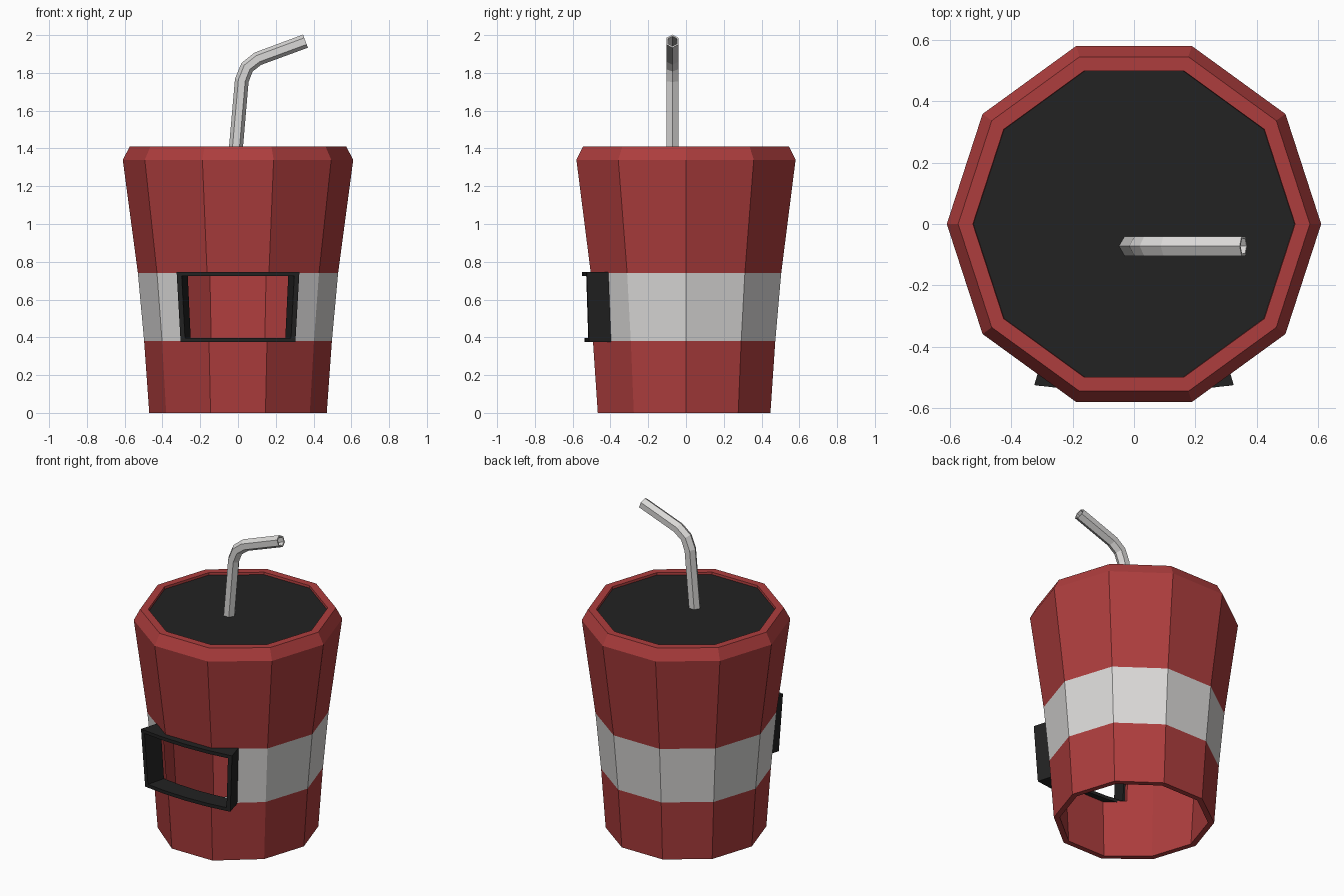
import bpy, bmesh, math
from mathutils import Vector

if "Cube" in bpy.data.objects:
    bpy.data.objects.remove(bpy.data.objects["Cube"])


def material(name, rgb):
    m = bpy.data.materials.new(name)
    m.diffuse_color = (*rgb, 1)
    m.use_nodes = True
    m.node_tree.nodes["Principled BSDF"].inputs["Base Color"].default_value = m.diffuse_color
    return m


RED = material("red", (0.42, 0.047, 0.047))
WHITE = material("off white", (0.70, 0.69, 0.68))
BLACK = material("black", (0.016, 0.016, 0.016))


def loft(name, sections, mats, closed=False, band=None):
    """Skin equal-sized loops; cap the ends or close into a ring. Segment 'band' gets slot 1."""
    bm = bmesh.new()
    rings = [[bm.verts.new(p) for p in s] for s in sections]
    n = len(rings[0])
    for k in range(len(rings) if closed else len(rings) - 1):
        a, b = rings[k], rings[(k + 1) % len(rings)]
        for i in range(n):
            j = (i + 1) % n
            f = bm.faces.new((a[i], a[j], b[j], b[i]))
            f.material_index = 1 if k == band else 0
    if not closed:
        bm.faces.new(rings[0][::-1])
        bm.faces.new(rings[-1])
    bmesh.ops.recalc_face_normals(bm, faces=bm.faces)
    me = bpy.data.meshes.new(name)
    bm.to_mesh(me)
    bm.free()
    for m in mats:
        me.materials.append(m)
    ob = bpy.data.objects.new(name, me)
    bpy.context.collection.objects.link(ob)
    return ob


def decagon(r, z):
    pts = []
    for i in range(10):
        a = math.tau * i / 10
        # the front panel bulges slightly near the base
        bulge = 0.02 if z < 0.5 and i in (7, 8) else 0
        pts.append((r * math.cos(a), r * math.sin(a) - bulge, z))
    return pts


# Cup: hollow ten-sided shell, open at the bottom, with a white band
profile = [(0.47, 0), (0.497, 0.38), (0.53, 0.74), (0.61, 1.34), (0.573, 1.41),
           (0.525, 1.41), (0.522, 1.38), (0.435, 0)]
cup = loft("cup", [decagon(r, z) for r, z in profile], [RED, WHITE], closed=True, band=1)

# Lid set just under the rim
loft("lid", [decagon(0.526, z) for z in (1.37, 1.395)], [BLACK])


# Window frame space: u across, d depth from front (0) to back (1)
def fp(u, d, z):
    t = (0.745 - z) / 0.37
    x = u * (0.325 - 0.035 * d) * (1 - 0.065 * t)
    y = -0.55 + 0.025 * u * u + 0.12 * d + 0.012 * t
    return (x, y, z)


# Window opening cut through the front wall
cutter = loft("window_cutter",
              [[fp(u, -1, z), fp(u, 2.5, z), fp(u, 2.5, z2), fp(u, -1, z2)]
               for u in (-0.96, 0.96) for z, z2 in ((0.385, 0.735),)], [RED])
cutter.hide_render = True
mod = cup.modifiers.new("window", 'BOOLEAN')
mod.operation = 'DIFFERENCE'
mod.solver = 'EXACT'
mod.object = cutter
bpy.context.view_layer.objects.active = cup
bpy.ops.object.modifier_apply(modifier="window")
bpy.data.objects.remove(cutter)

# Window frame: two curved rails and two side posts
for name, z0, z1 in (("frame_bottom", 0.375, 0.397), ("frame_top", 0.724, 0.746)):
    loft(name, [[fp(u, 0, z0), fp(u, 1, z0), fp(u, 1, z1), fp(u, 0, z1)]
                for u in (-1, -0.5, 0, 0.5, 1)], [BLACK])
for name, s in (("frame_left", -1), ("frame_right", 1)):
    loft(name, [[fp(s, 0, z), fp(s, 1, z), fp(s * 0.92, 1, z), fp(s * 0.92, 0, z)]
                for z in (0.38, 0.74)], [BLACK])

# Straw: bent hollow six-sided tube
path = [Vector((x, -0.072, z)) for x, z in
        ((-0.013, 1.38), (0.02, 1.76), (0.048, 1.83), (0.105, 1.875), (0.357, 1.968))]


def tube(r):
    out = []
    for i, c in enumerate(path):
        t = Vector()
        if i > 0:
            t += (c - path[i - 1]).normalized()
        if i < len(path) - 1:
            t += (path[i + 1] - c).normalized()
        t.normalize()
        n = Vector((-t.z, 0, t.x))
        out.append([c + r * (math.cos(a) * n + math.sin(a) * Vector((0, 1, 0)))
                    for a in (math.tau * k / 6 for k in range(6))])
    return out


loft("straw", tube(0.037) + tube(0.028)[::-1], [WHITE], closed=True)
